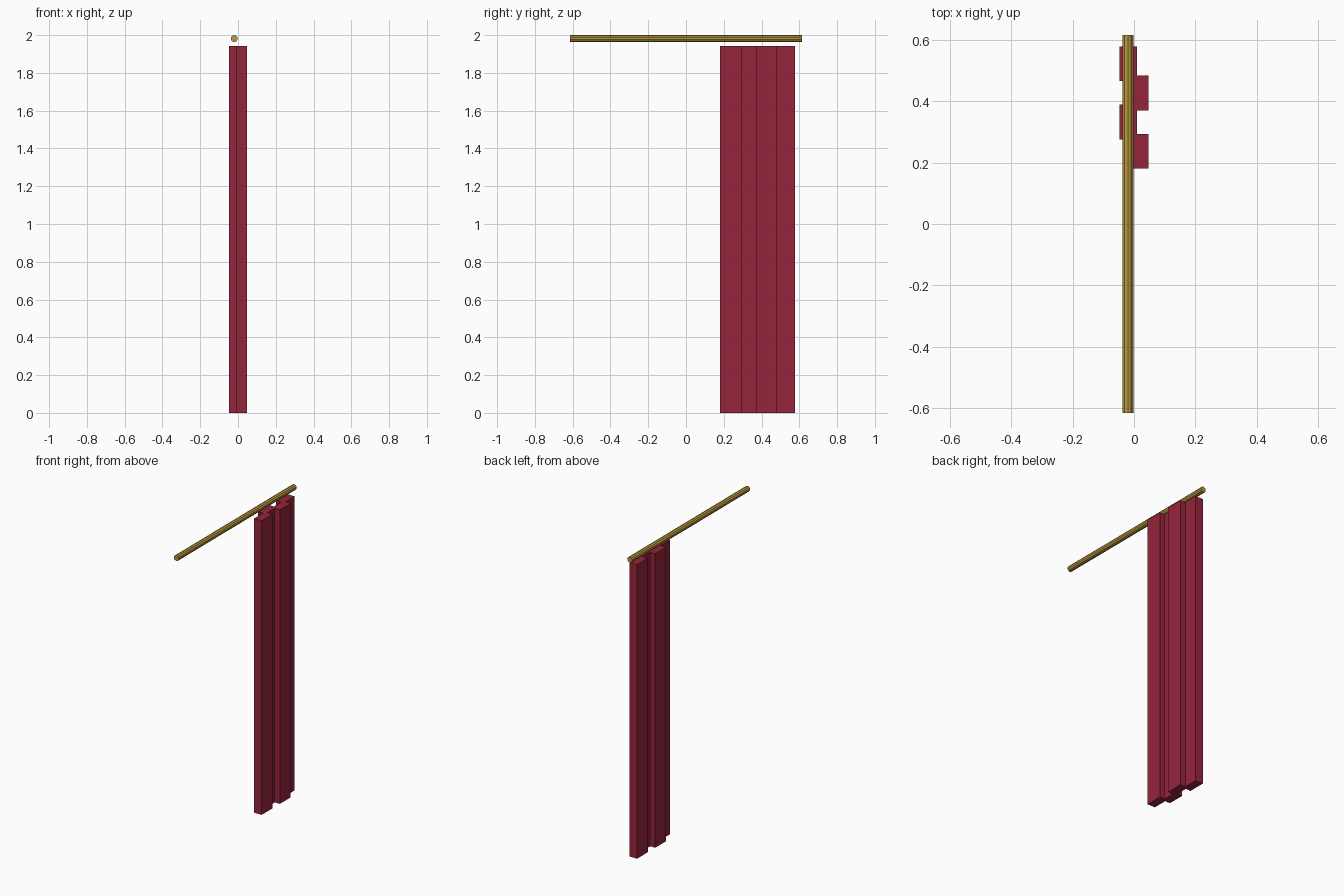
import bpy, math

if "Cube" in bpy.data.objects:
    bpy.data.objects.remove(bpy.data.objects["Cube"])

def material(name, color):
    m = bpy.data.materials.new(name)
    m.diffuse_color = color
    m.use_nodes = True
    m.node_tree.nodes["Principled BSDF"].inputs["Base Color"].default_value = m.diffuse_color
    return m

red = material("red_fabric", (0.30, 0.018, 0.045, 1))
brass = material("brass", (0.50, 0.32, 0.05, 1))

# Curtain rod running front to back
bpy.ops.mesh.primitive_cylinder_add(vertices=10, radius=0.0185, depth=1.23,
                                    location=(-0.02, 0, 1.9815),
                                    rotation=(math.pi / 2, 0, 0))
rod = bpy.context.object
rod.name = "curtain_rod"
rod.data.materials.append(brass)

# Gathered curtain: overlapping folds staggered left and right
HEIGHT = 1.942
for i in range(4):
    side = 1 if i % 2 == 0 else -1
    bpy.ops.mesh.primitive_cube_add(size=1, location=(side * 0.0185, 0.237 + i * 0.0947, HEIGHT / 2))
    fold = bpy.context.object
    fold.name = f"curtain_fold_{i + 1}"
    fold.scale = (0.056, 0.113, HEIGHT)
    bpy.ops.object.transform_apply(location=False, rotation=False, scale=True)
    fold.data.materials.append(red)
